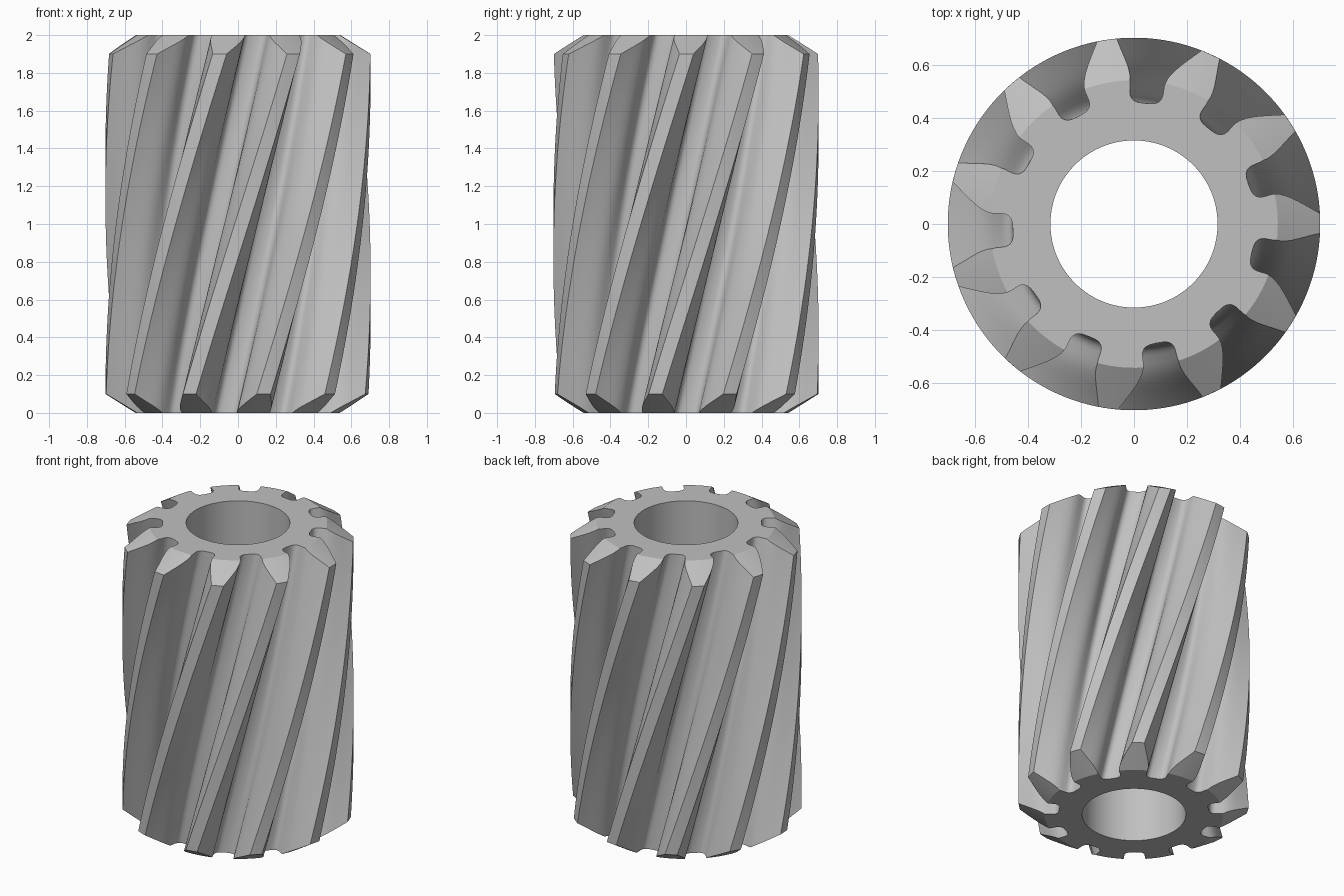
import bpy
import bmesh
import math

old = bpy.data.objects.get("Cube")
if old:
    bpy.data.objects.remove(old, do_unlink=True)

TEETH = 11
PITCH = 2 * math.pi / TEETH
TWIST = math.radians(25.7)      # helix turn per unit of height
TIP, BORE, HEIGHT = 0.702, 0.315, 2.0
LAYERS = 48

steel = bpy.data.materials.new("steel grey")
steel.use_nodes = True
grey = (0.53, 0.53, 0.53, 1)
steel.diffuse_color = grey
steel.node_tree.nodes["Principled BSDF"].inputs["Base Color"].default_value = grey


def make_object(name, bm):
    bmesh.ops.recalc_face_normals(bm, faces=bm.faces)
    mesh = bpy.data.meshes.new(name)
    bm.to_mesh(mesh)
    bm.free()
    mesh.materials.append(steel)
    ob = bpy.data.objects.new(name, mesh)
    bpy.context.collection.objects.link(ob)
    return ob


# Half of one tooth gap: (radius, half width), from root to tip
half_gap = [(0.457, 0.0), (0.459, 0.028), (0.464, 0.042), (0.473, 0.053),
            (0.485, 0.060), (0.50, 0.063), (0.53, 0.0645), (0.56, 0.071),
            (0.58, 0.080), (0.60, 0.091), (0.625, 0.108), (0.65, 0.126),
            (0.675, 0.144), (TIP, 0.163)]
gap = [(r, -w / r) for r, w in reversed(half_gap)]
gap += [(r, w / r) for r, w in half_gap[1:]]
gap.append((TIP, PITCH / 2))    # middle of the tooth land
outline = [(r, a + (i + 0.5) * PITCH) for i in range(TEETH) for r, a in gap]

# Helical toothed blank, slightly taller than the finished gear
bm = bmesh.new()
rings = []
for k in range(LAYERS + 1):
    z = -0.02 + (HEIGHT + 0.04) * k / LAYERS
    turn = TWIST * (z - 1.9) + math.radians(0.2)
    rings.append([bm.verts.new((r * math.cos(a + turn), r * math.sin(a + turn), z))
                  for r, a in outline])
count = len(outline)
for low, high in zip(rings, rings[1:]):
    for i in range(count):
        j = (i + 1) % count
        bm.faces.new((low[i], low[j], high[j], high[i]))
bm.faces.new(rings[0][::-1])
bm.faces.new(rings[-1])
gear = make_object("helical_gear", bm)

# Turned envelope: bore, flat ends and end chamfers
section = [(BORE, 0), (0.542, 0), (0.734, 0.12),
           (0.734, HEIGHT - 0.12), (0.542, HEIGHT), (BORE, HEIGHT)]
SEGMENTS = 128
bm = bmesh.new()
lathe = []
for s in range(SEGMENTS):
    a = 2 * math.pi * (s + 0.37) / SEGMENTS
    lathe.append([bm.verts.new((r * math.cos(a), r * math.sin(a), z))
                  for r, z in section])
for s in range(SEGMENTS):
    one, two = lathe[s], lathe[(s + 1) % SEGMENTS]
    for i in range(len(section)):
        j = (i + 1) % len(section)
        bm.faces.new((one[i], two[i], two[j], one[j]))
envelope = make_object("turned_envelope", bm)
envelope.hide_render = True

# Trim the blank to the envelope
trim = gear.modifiers.new("trim", "BOOLEAN")
trim.operation = "INTERSECT"
trim.solver = "EXACT"
trim.object = envelope
bpy.ops.object.select_all(action="DESELECT")
gear.select_set(True)
bpy.context.view_layer.objects.active = gear
bpy.ops.object.modifier_apply(modifier=trim.name)
bpy.data.objects.remove(envelope, do_unlink=True)

bpy.ops.object.shade_smooth_by_angle(angle=math.radians(28))
